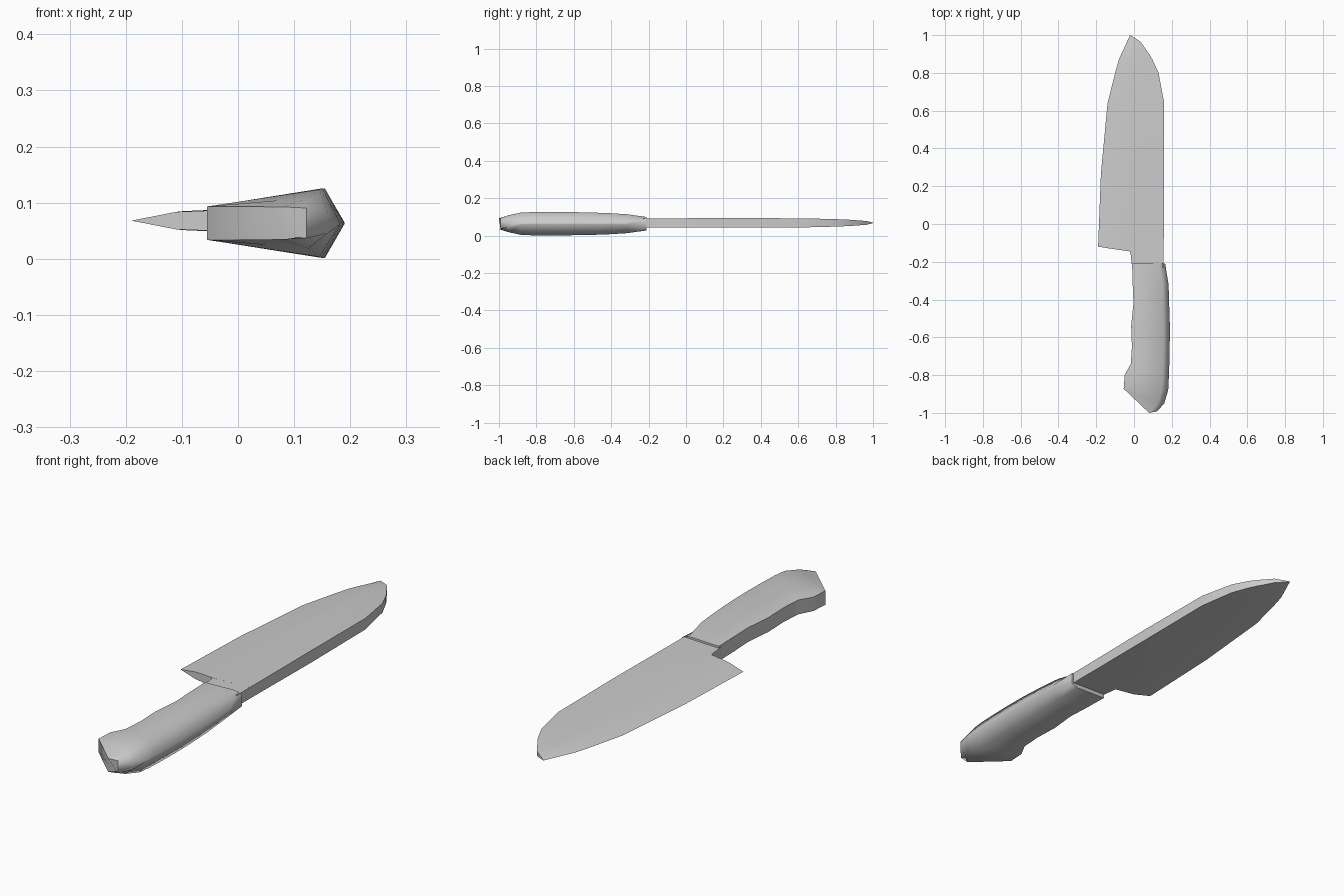
import bpy, bmesh, math

cube = bpy.data.objects.get("Cube")
if cube:
    bpy.data.objects.remove(cube, do_unlink=True)

steel = bpy.data.materials.new("grey steel")
steel.use_nodes = True
GREY = (0.6, 0.6, 0.6, 1)
steel.diffuse_color = GREY
steel.node_tree.nodes["Principled BSDF"].inputs["Base Color"].default_value = GREY


def loft(name, rings, angle):
    """Skin closed rings of points, cap both ends and shade by angle."""
    bm = bmesh.new()
    rows = [[bm.verts.new(p) for p in ring] for ring in rings]
    n = len(rows[0])
    for a, b in zip(rows, rows[1:]):
        for i in range(n):
            j = (i + 1) % n
            bm.faces.new((a[i], a[j], b[j], b[i]))
    bm.faces.new(rows[0])
    bm.faces.new(rows[-1])
    bmesh.ops.remove_doubles(bm, verts=bm.verts, dist=0.0005)
    bmesh.ops.recalc_face_normals(bm, faces=bm.faces)
    mesh = bpy.data.meshes.new(name)
    bm.to_mesh(mesh)
    bm.free()
    mesh.materials.append(steel)
    obj = bpy.data.objects.new(name, mesh)
    bpy.context.collection.objects.link(obj)
    bpy.ops.object.select_all(action='DESELECT')
    obj.select_set(True)
    bpy.context.view_layer.objects.active = obj
    bpy.ops.object.shade_smooth_by_angle(angle=math.radians(angle))
    return obj


def mirrored_ring(columns, z):
    """Ring from (x, y, half thickness) columns, mirrored about height z."""
    top = [(x, y, z + h) for x, y, h in columns]
    bottom = [(x, y, z - h) for x, y, h in reversed(columns)]
    return top + bottom


# Blade: y, cutting edge x, spine x, spine half thickness
blade_stations = [
    (-0.145, -0.19, 0.157, 0.024), (0.27, -0.175, 0.16, 0.026),
    (0.64, -0.14, 0.16, 0.024), (0.80, -0.10, 0.13, 0.020),
    (0.87, -0.08, 0.098, 0.017), (0.90, -0.067, 0.08, 0.015),
    (0.965, -0.037, 0.035, 0.010), (1.0, -0.021, -0.019, 0.001)]
rings = []
for y, edge, spine, half in blade_stations:
    heel = 0.025 if y < 0 else 0
    bevel = edge + 0.23 * (spine - edge)
    neck = edge + 0.49 * (spine - edge)
    rings.append(mirrored_ring([
        (edge, y + heel, 0), (bevel, y + heel / 2, half * 0.65),
        (neck, y, half * 0.8), (spine, y, half)], 0.068))
loft("blade", rings, 30)

# Neck joining blade and handle
loft("blade_neck", [mirrored_ring([(x, y, 0.019), (0.157, y, 0.024)], 0.068)
                    for x, y in ((-0.01, -0.23), (-0.02, -0.14))], 30)

# Handle columns: inner wall, shoulder and outer ridge, each (x, y, half thickness)
handle_stations = [
    ((-0.01, -0.21, 0.032), (0.135, -0.21, 0.036), (0.165, -0.21, 0.025)),
    ((-0.007, -0.32, 0.032), (0.15, -0.32, 0.051), (0.183, -0.32, 0.004)),
    ((-0.003, -0.42, 0.031), (0.153, -0.42, 0.057), (0.186, -0.42, 0.001)),
    ((-0.015, -0.54, 0.031), (0.155, -0.54, 0.061), (0.19, -0.54, 0.001)),
    ((-0.011, -0.65, 0.031), (0.155, -0.65, 0.062), (0.189, -0.65, 0.001)),
    ((-0.017, -0.74, 0.031), (0.153, -0.74, 0.062), (0.187, -0.74, 0.001)),
    ((-0.05, -0.80, 0.03), (0.15, -0.82, 0.062), (0.184, -0.82, 0.001)),
    ((-0.053, -0.86, 0.03), (0.145, -0.88, 0.06), (0.181, -0.88, 0.003)),
    ((-0.054, -0.867, 0.03), (0.125, -0.95, 0.045), (0.16, -0.95, 0.018)),
    ((-0.055, -0.872, 0.03), (0.08, -1.0, 0.029), (0.122, -0.992, 0.027))]
loft("handle", [mirrored_ring(s, 0.0635) for s in handle_stations], 75)
